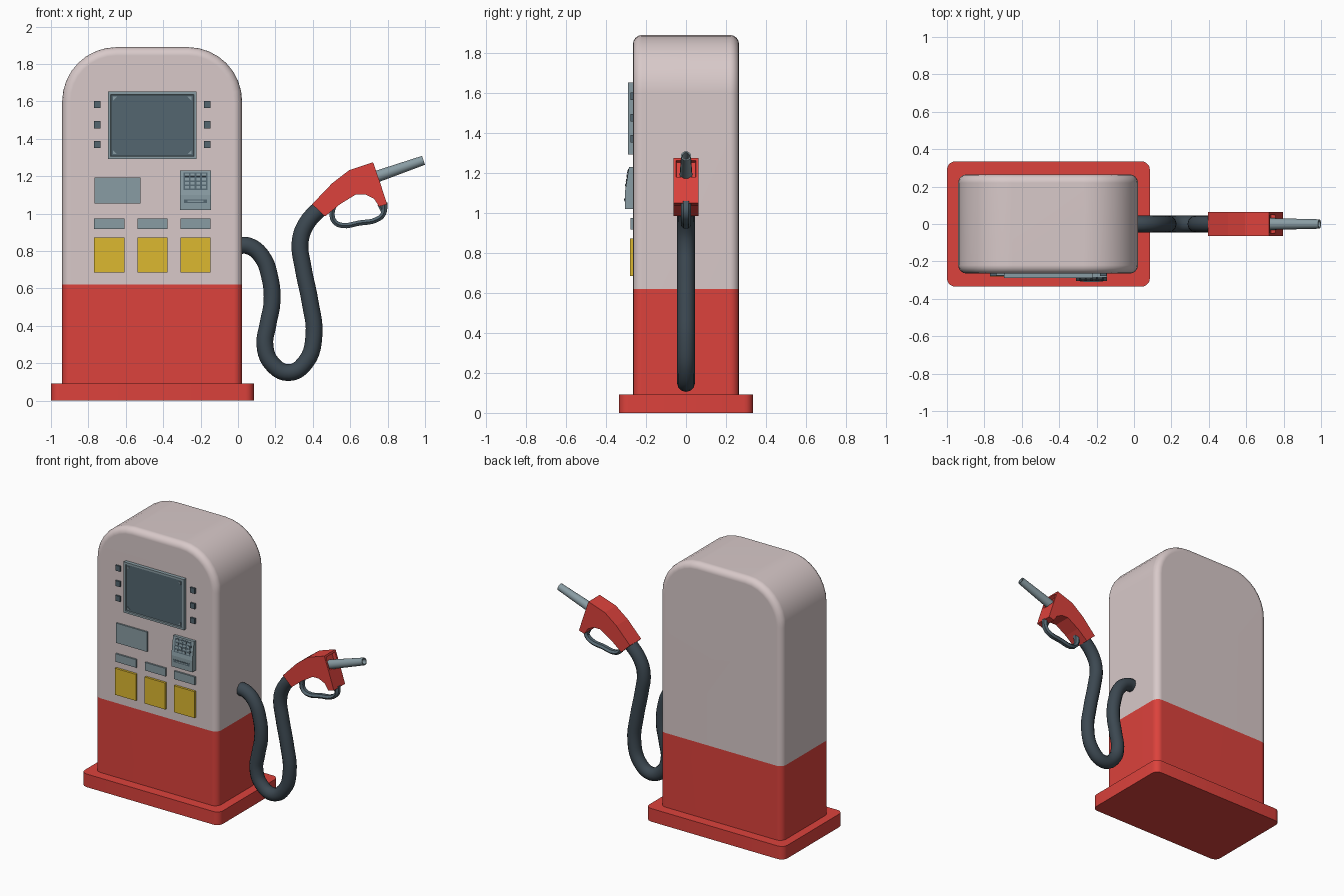
import bpy, bmesh, math
from mathutils import Vector, Matrix

if "Cube" in bpy.data.objects:
    bpy.data.objects.remove(bpy.data.objects["Cube"])


def material(name, rgb):
    m = bpy.data.materials.new(name)
    m.diffuse_color = [((c / 255 + 0.055) / 1.055) ** 2.4 for c in rgb] + [1]
    m.use_nodes = True
    m.node_tree.nodes["Principled BSDF"].inputs["Base Color"].default_value = m.diffuse_color
    return m


RED = material("red paint", (220, 66, 60))
CREAM = material("pale paint", (216, 201, 201))
GREY = material("light grey", (137, 156, 163))
SLATE = material("slate", (84, 102, 112))
YELLOW = material("yellow", (220, 184, 48))
RUBBER = material("dark rubber", (60, 72, 81))

FRONT = -0.265


def finish(name, bm, mats, smooth=False):
    me = bpy.data.meshes.new(name)
    bm.to_mesh(me)
    bm.free()
    ob = bpy.data.objects.new(name, me)
    bpy.context.collection.objects.link(ob)
    for m in mats:
        me.materials.append(m)
    if smooth:
        select(ob)
        bpy.ops.object.shade_smooth_by_angle(angle=math.radians(40))
    return ob


def select(ob):
    bpy.ops.object.select_all(action='DESELECT')
    ob.select_set(True)
    bpy.context.view_layer.objects.active = ob


def prism(pts, axis, lo, hi):
    """Extrude a side profile along x (pts are y,z) or y (pts are x,z)."""
    bm = bmesh.new()
    co = (lambda p, d: (d, p[0], p[1])) if axis == 'x' else (lambda p, d: (p[0], d, p[1]))
    a = [bm.verts.new(co(p, lo)) for p in pts]
    b = [bm.verts.new(co(p, hi)) for p in pts]
    bm.faces.new(a)
    bm.faces.new(b)
    for i in range(len(pts)):
        j = (i + 1) % len(pts)
        bm.faces.new((a[i], a[j], b[j], b[i]))
    bmesh.ops.recalc_face_normals(bm, faces=bm.faces[:])
    return bm


def rect(x0, x1, z0, z1):
    return [(x0, z0), (x1, z0), (x1, z1), (x0, z1)]


def plate(name, x0, x1, z0, z1, y, mat):
    """Flat panel fixed to the front of the cabinet."""
    return finish(name, prism(rect(x0, x1, z0, z1), 'y', y, FRONT + 0.01), [mat])


def tube(name, pts, radius, mat, res, sides):
    cu = bpy.data.curves.new(name, 'CURVE')
    cu.dimensions = '3D'
    cu.bevel_depth, cu.bevel_resolution = radius, sides
    cu.resolution_u, cu.use_fill_caps = res, True
    sp = cu.splines.new('BEZIER')
    sp.bezier_points.add(len(pts) - 1)
    for bp, (x, z) in zip(sp.bezier_points, pts):
        bp.co = (x, 0, z)
        bp.handle_left_type = bp.handle_right_type = 'AUTO'
    ob = bpy.data.objects.new(name, cu)
    bpy.context.collection.objects.link(ob)
    cu.materials.append(mat)
    select(ob)
    bpy.ops.object.convert(target='MESH')
    bpy.ops.object.shade_smooth_by_angle(angle=math.radians(50))
    return bpy.context.object


# Base plinth with rounded corners
bm = prism(rect(-1, 0.085, 0, 0.093), 'y', -0.335, 0.335)
up = [e for e in bm.edges if abs(e.verts[0].co.z - e.verts[1].co.z) > 0.05]
bmesh.ops.bevel(bm, geom=up, offset=0.045, segments=5, profile=0.5, affect='EDGES')
finish("base_plinth", bm, [RED], True)

# Cabinet: arched profile, rounded front and back rims, red below the waist
X0, X1, TOP, R = -0.94, 0.022, 1.89, 0.29
arch = [(X0, 0.06), (X1, 0.06)]
for cx, start in ((X1 - R, 0), (X0 + R, 90)):
    for i in range(9):
        t = math.radians(start + i * 90 / 8)
        arch.append((cx + R * math.cos(t), TOP - R + R * math.sin(t)))
bm = prism(arch, 'y', FRONT, -FRONT)
rim = [e for e in bm.edges if abs(e.verts[0].co.y - e.verts[1].co.y) < 1e-5
       and max(v.co.z for v in e.verts) > 0.1]
bmesh.ops.bevel(bm, geom=rim, offset=0.045, segments=4, profile=0.5, affect='EDGES')
bmesh.ops.bisect_plane(bm, geom=bm.verts[:] + bm.edges[:] + bm.faces[:],
                       plane_co=(0, 0, 0.62), plane_no=(0, 0, 1))
for f in bm.faces:
    f.material_index = 1 if f.calc_center_median().z < 0.62 else 0
cabinet = finish("cabinet", bm, [CREAM, RED], True)
cabinet.modifiers.new("Even shading", 'WEIGHTED_NORMAL').keep_sharp = True

# Display: grey frame with a recessed dark screen, corners clipped
bm = prism(rect(-0.695, -0.222, 1.292, 1.652), 'y', -0.29, FRONT + 0.01)
face = min(bm.faces, key=lambda f: f.calc_center_median().y)
bmesh.ops.inset_individual(bm, faces=[face], thickness=0.02)
bmesh.ops.inset_individual(bm, faces=[face], thickness=0.004, depth=-0.006)
face.material_index = 1
finish("display", bm, [GREY, SLATE])
for x in (-0.668, -0.249):
    for z in (1.319, 1.625):
        sx, sz = (1 if x < -0.45 else -1), (1 if z < 1.45 else -1)
        clip = [(x, z), (x + sx * 0.02, z), (x, z + sz * 0.02)]
        finish("screen_corner", prism(clip, 'y', -0.288, -0.28), [GREY])

# Selection buttons either side of the display
for x in (-0.77, -0.182):
    for z in (1.565, 1.456, 1.351):
        plate("button", x, x + 0.036, z, z + 0.038, -0.277, SLATE)

# Information panel
plate("info_panel", -0.766, -0.522, 1.053, 1.193, -0.276, GREY)

# Fuel grade labels and yellow selector pads
for x0, x1 in ((-0.77, -0.606), (-0.537, -0.376), (-0.307, -0.146)):
    plate("grade_label", x0, x1, 0.918, 0.975, -0.277, GREY)
    plate("grade_pad", x0, x1, 0.685, 0.873, -0.281, YELLOW)

# Keypad housing with a sloped face
slope = [(FRONT + 0.01, 1.02), (-0.306, 1.02), (-0.306, 1.10), (-0.285, 1.23), (FRONT + 0.01, 1.23)]
finish("keypad_housing", prism(slope, 'x', -0.31, -0.145), [GREY])
tilt = -math.atan2(0.021, 0.13)


def sloped_box(name, x, z, w, h, thick, mat):
    y = -0.306 + 0.021 * (z - 1.10) / 0.13
    bm = bmesh.new()
    bmesh.ops.create_cube(bm, size=1, matrix=Matrix.Translation((x, y, z))
                          @ Matrix.Rotation(tilt, 4, 'X') @ Matrix.Diagonal((w, thick, h, 1)))
    finish(name, bm, [mat])


sloped_box("keypad_plate", -0.2275, 1.173, 0.13, 0.095, 0.004, SLATE)
for i in range(4):
    for j in range(4):
        sloped_box("key", -0.2725 + 0.03 * i, 1.14 + 0.022 * j, 0.021, 0.014, 0.01, GREY)
plate("card_slot", -0.29, -0.165, 1.056, 1.075, -0.308, SLATE)
plate("card_slot_lip", -0.27, -0.185, 1.062, 1.069, -0.310, GREY)

# Hose
tube("hose", [(0.0, .83), (.06, .826), (.128, .77), (.17, .66), (.182, .53), (.16, .407),
              (.144, .295), (.182, .198), (.273, .15), (.364, .209), (.406, .348),
              (.385, .53), (.348, .712), (.332, .846), (.364, .943), (.455, 1.045)],
     0.045, RUBBER, 5, 4)

# Nozzle grip, with a recess where the spout leaves it
grip = [(.396, 1.05), (.503, 1.162), (.594, 1.232), (.722, 1.275), (.76, 1.165), (.797, 1.05),
        (.754, 1.038), (.727, 1.08), (.68, 1.103), (.631, 1.103), (.545, 1.05), (.465, .985)]
bm = prism(grip, 'y', -0.063, 0.063)
face = max((f for f in bm.faces if f.calc_center_median().z > 1.2), key=lambda f: f.normal.x)
bmesh.ops.inset_individual(bm, faces=[face], thickness=0.02)
bmesh.ops.inset_individual(bm, faces=[face], thickness=0.002, depth=-0.025)
finish("nozzle_grip", bm, [RED])

# Hollow tapered spout
start, tip = Vector((.71, 0, 1.187)), Vector((.992, 0, 1.285))
L, N = (tip - start).length, 16
bm = bmesh.new()
rings = []
for r, t in ((.032, 0), (.025, L), (.018, L), (.018, L - 0.1)):
    rings.append([bm.verts.new((r * math.cos(k * math.tau / N), r * math.sin(k * math.tau / N), t))
                  for k in range(N)])
for a, b in zip(rings, rings[1:]):
    for k in range(N):
        bm.faces.new((a[k], a[(k + 1) % N], b[(k + 1) % N], b[k]))
bm.faces.new(rings[0][::-1])
bm.faces.new(rings[-1]).material_index = 1
spin = (tip - start).to_track_quat('Z', 'Y').to_matrix().to_4x4()
bmesh.ops.transform(bm, matrix=Matrix.Translation(start) @ spin, verts=bm.verts[:])
finish("spout", bm, [GREY, SLATE], True)

# Trigger guard loop, slightly wider than thick
guard = tube("trigger_guard", [(.515, 1.05), (.503, 1.0), (.515, .958), (.555, .937), (.65, .95),
                               (.74, .967), (.778, 1.0), (.785, 1.06)], 0.016, SLATE, 4, 1)
guard.scale.y = 1.5

# Trigger lever inside the guard
tube("trigger", [(.755, 1.05), (.765, 1.03), (.775, 1.01)], 0.012, SLATE, 2, 1)
